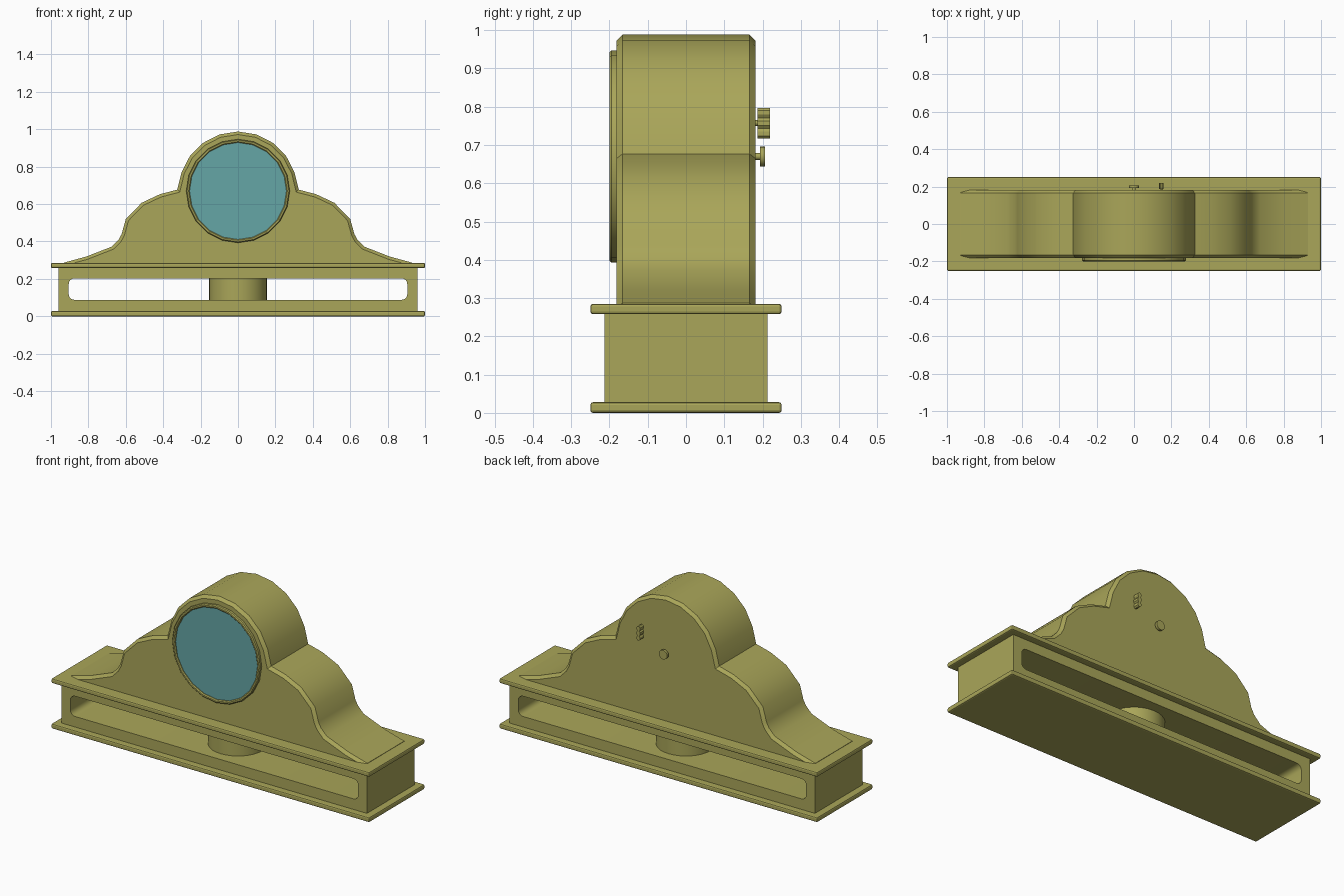
import bpy, bmesh
from math import sin, cos, pi, radians
from mathutils import Matrix

if "Cube" in bpy.data.objects:
    bpy.data.objects.remove(bpy.data.objects["Cube"])


def material(name, rgb):
    m = bpy.data.materials.new(name)
    m.diffuse_color = (*rgb, 1)
    m.use_nodes = True
    m.node_tree.nodes["Principled BSDF"].inputs["Base Color"].default_value = m.diffuse_color
    return m


WOOD = material("olive", (0.40, 0.38, 0.10))
TEAL = material("teal", (0.13, 0.38, 0.38))


def finish(name, bm, mat=WOOD, smooth=None):
    bmesh.ops.recalc_face_normals(bm, faces=bm.faces[:])
    me = bpy.data.meshes.new(name)
    bm.to_mesh(me)
    bm.free()
    ob = bpy.data.objects.new(name, me)
    bpy.context.collection.objects.link(ob)
    me.materials.append(mat)
    if smooth:
        bpy.ops.object.select_all(action='DESELECT')
        ob.select_set(True)
        bpy.context.view_layer.objects.active = ob
        bpy.ops.object.shade_smooth_by_angle(angle=radians(smooth))
    return ob


def extrude(bm, faces, depth):
    """Extrude flat xz faces along +y into a closed solid."""
    new = bmesh.ops.extrude_face_region(bm, geom=faces)["geom"]
    verts = [g for g in new if isinstance(g, bmesh.types.BMVert)]
    bmesh.ops.translate(bm, verts=verts, vec=(0, depth, 0))
    bmesh.ops.recalc_face_normals(bm, faces=bm.faces[:])


def prism(name, pts, y0, y1, chamfer=0, smooth=None):
    bm = bmesh.new()
    face = bm.faces.new([bm.verts.new((x, y0 + chamfer, z)) for x, z in pts])
    extrude(bm, [face], y1 - y0 - 2 * chamfer)
    if chamfer:
        for f in [f for f in bm.faces if abs(f.normal.y) > 0.9]:
            bmesh.ops.inset_region(bm, faces=[f], thickness=chamfer, depth=chamfer,
                                   use_even_offset=True)
    return finish(name, bm, smooth=smooth)


def slab(name, size, z0, z1, bevel):
    bm = bmesh.new()
    bmesh.ops.create_cube(bm, size=1, matrix=Matrix.Translation((0, 0, (z0 + z1) / 2))
                          @ Matrix.Diagonal((*size, z1 - z0, 1)))
    bmesh.ops.bevel(bm, geom=bm.edges[:], offset=bevel, segments=2, profile=0.5,
                    affect='EDGES')
    return finish(name, bm)


def lathe(name, x, z, profile, n, mat=WOOD, closed=False):
    """Revolve (radius, y) points about a y axis through (x, z)."""
    bm = bmesh.new()
    rings = [[bm.verts.new((x + r * sin(2 * pi * i / n), y, z + r * cos(2 * pi * i / n)))
              for i in range(n)] for r, y in profile]
    pairs = list(zip(rings, rings[1:]))
    if closed:
        pairs.append((rings[-1], rings[0]))
    else:
        bm.faces.new(rings[0])
        bm.faces.new(rings[-1])
    for a, b in pairs:
        for i in range(n):
            j = (i + 1) % n
            bm.faces.new((a[i], a[j], b[j], b[i]))
    return finish(name, bm, mat, 30)


# base plates
slab("bottom_plate", (2.0, 0.5), 0.0, 0.028, 0.007)
slab("top_plate", (2.0, 0.5), 0.258, 0.285, 0.007)

# open base frame with a rounded slot running front to back
bm = bmesh.new()
outer = [(-0.96, 0.02), (0.96, 0.02), (0.96, 0.265), (-0.96, 0.265)]
R, slot = 0.03, []
for k, (cx, cz) in enumerate([(0.875, 0.173), (-0.875, 0.173), (-0.875, 0.118), (0.875, 0.118)]):
    for i in range(5):
        a = pi / 2 * (k + i / 4)
        slot.append((cx + R * cos(a), cz + R * sin(a)))
edges = []
for loop in (outer, slot):
    vs = [bm.verts.new((x, -0.213, z)) for x, z in loop]
    edges += [bm.edges.new((vs[i - 1], vs[i])) for i in range(len(vs))]
bmesh.ops.triangle_fill(bm, edges=edges, use_beauty=True)
extrude(bm, bm.faces[:], 0.426)
finish("base_frame", bm, smooth=35)

# round post in the slot
bm = bmesh.new()
bmesh.ops.create_cone(bm, cap_ends=True, segments=32, radius1=0.155, radius2=0.155,
                      depth=0.13, matrix=Matrix.Translation((0, 0, 0.147)))
finish("slot_post", bm, smooth=35)

# case: round top flowing into stepped shoulders, foot hidden in the base
CZ = 0.67
half = [(0.318 * sin(radians(a)), CZ + 0.318 * cos(radians(a))) for a in range(18, 90, 18)]
half += [(0.325, 0.677), (0.417, 0.653), (0.515, 0.607), (0.60, 0.52), (0.622, 0.44),
         (0.638, 0.41), (0.674, 0.373), (0.81, 0.32), (0.93, 0.287), (0.93, 0.22)]
outline = [(0, CZ + 0.318)] + half + [(-x, z) for x, z in reversed(half)]
prism("case", outline, -0.182, 0.182, chamfer=0.016, smooth=32)

# dial ring and dial
lathe("dial_ring", 0, CZ, [(0.277, -0.175), (0.277, -0.195), (0.272, -0.2), (0.264, -0.2),
                           (0.259, -0.195), (0.259, -0.175)], 20, closed=True)
lathe("dial", 0, CZ, [(0.261, -0.178), (0.261, -0.19)], 20, TEAL)

# hand-setting knob on the back
lathe("setting_knob", 0, CZ, [(0.009, 0.175), (0.009, 0.193), (0.026, 0.193), (0.026, 0.207)], 16)

# winding key on the back
lathe("key_stem", 0.147, 0.757, [(0.008, 0.175), (0.008, 0.19)], 12)
key = [(0.004, 0.04), (0.011, 0.033), (0.011, 0.022), (0.006, 0.014), (0.012, 0.006)]
quarter = key + [(x, -z) for x, z in reversed(key)]
wings = quarter + [(-x, z) for x, z in reversed(quarter)]
prism("winding_key", [(0.147 + x, 0.757 + z) for x, z in wings], 0.187, 0.219)
